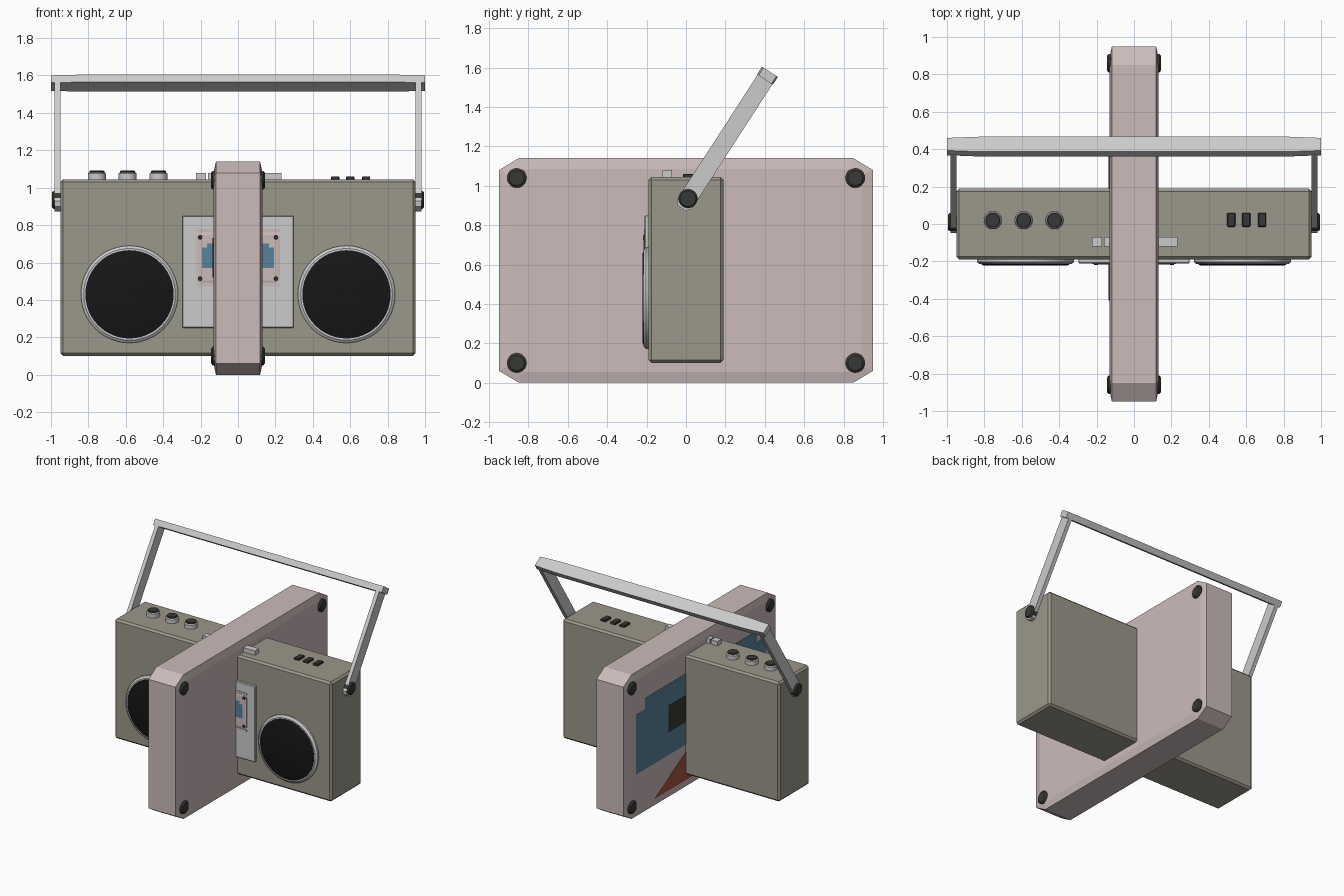
import bpy, bmesh
from math import sin, cos, pi, radians
from mathutils import Matrix, Vector

if "Cube" in bpy.data.objects:
    bpy.data.objects.remove(bpy.data.objects["Cube"])


def material(name, r, g, b):
    m = bpy.data.materials.new(name)
    m.diffuse_color = (r, g, b, 1)
    m.use_nodes = True
    m.node_tree.nodes["Principled BSDF"].inputs["Base Color"].default_value = m.diffuse_color
    return m


OLIVE = material("olive_shell", .33, .31, .255)
PINK = material("pink_plastic", .60, .50, .49)
BLUE = material("blue_label", .10, .22, .33)
RED = material("red_print", .36, .09, .05)
DARK = material("dark_rubber", .04, .04, .037)
BLACK = material("black_mesh", .008, .008, .008)
GREY = material("light_grey", .55, .55, .55)


def loft(name, rings, mat, matrix=Matrix(), smooth=False, bevel=0):
    """Closed solid skinned through equal-length rings of points."""
    bm = bmesh.new()
    vs = [[bm.verts.new(matrix @ Vector(p)) for p in ring] for ring in rings]
    n = len(vs[0])
    for a, b in zip(vs, vs[1:]):
        for i in range(n):
            j = (i + 1) % n
            bm.faces.new((a[i], a[j], b[j], b[i]))
    bm.faces.new(vs[0])
    bm.faces.new(vs[-1])
    bmesh.ops.recalc_face_normals(bm, faces=bm.faces)
    if bevel:
        bmesh.ops.bevel(bm, geom=bm.edges[:], offset=bevel, segments=1,
                        affect='EDGES')
    me = bpy.data.meshes.new(name)
    bm.to_mesh(me)
    bm.free()
    me.materials.append(mat)
    ob = bpy.data.objects.new(name, me)
    bpy.context.collection.objects.link(ob)
    if smooth:
        bpy.ops.object.select_all(action='DESELECT')
        ob.select_set(True)
        bpy.context.view_layer.objects.active = ob
        bpy.ops.object.shade_smooth_by_angle(angle=radians(30))
    return ob


def prism(name, outline, y0, y1, mat, matrix=Matrix(), bevel=0):
    """XZ outline extruded from y0 to y1."""
    return loft(name, [[(x, y, z) for x, z in outline] for y in (y0, y1)],
                mat, matrix, bevel=bevel)


def box(name, x, y, z, mat, matrix=Matrix(), bevel=0):
    o = [(x[0], z[0]), (x[1], z[0]), (x[1], z[1]), (x[0], z[1])]
    return prism(name, o, y[0], y[1], mat, matrix, bevel)


def turned(name, centre, axis, profile, mat, matrix=Matrix(), n=32):
    """Round part: profile of (radius, distance along axis)."""
    q = Vector((0, 0, 1)).rotation_difference(Vector(axis)).to_matrix()
    rings = [[Vector(centre) + q @ Vector((r * cos(2 * pi * i / n),
              r * sin(2 * pi * i / n), d)) for i in range(n)]
             for r, d in profile]
    return loft(name, rings, mat, matrix, smooth=True)


def cassette(prefix, matrix):
    """Tape with its printed side towards local -y."""
    def octagon(i, y):
        a, c, lo, hi = .95 - i, .85 - i * .5, i, 1.14 - i
        return [(-c, y, lo), (c, y, lo), (a, y, .06 + i * .5),
                (a, y, 1.08 - i * .5), (c, y, hi), (-c, y, hi),
                (-a, y, 1.08 - i * .5), (-a, y, .06 + i * .5)]
    loft(prefix + "_shell", [octagon(.055, -.13), octagon(0, -.118),
         octagon(0, .118), octagon(.055, .13)], PINK, matrix)
    # Printed side: stepped label, window, lower trapezoid
    prism(prefix + "_label", [(-.81, .34), (.81, .34), (.81, .81), (.70, .81),
          (.70, .90), (-.70, .90), (-.70, .81), (-.81, .81)],
          -.132, -.12, BLUE, matrix)
    box(prefix + "_window", (-.41, .41), (-.135, -.12), (.52, .73), DARK, matrix)
    prism(prefix + "_trapezoid", [(-.575, .06), (.575, .06), (.14, .31),
          (-.14, .31)], -.132, -.12, RED, matrix)
    # Corner screws on both sides
    for s in (-1, 1):
        for x in (-.86, .86):
            for z in (.10, 1.04):
                turned(prefix + "_screw", (x, s * .12, z), (0, s, 0),
                       [(.05, 0), (.05, .015), (.038, .025)], DARK, matrix, 20)


# Big cassette crossing the player, printed side towards -x
cassette("big_cassette", Matrix.Rotation(radians(-90), 4, 'Z'))

# Player body
box("player_body", (-.95, .95), (-.19, .19), (.10, 1.045), OLIVE, bevel=.015)

# Tape deck on the front
box("deck_plate", (-.297, .297), (-.21, -.18), (.25, .85), GREY, bevel=.004)
for z in (.472, .762):
    box("deck_rail", (-.225, .225), (-.214, -.20), (z, z + .016), PINK)
k = .236
cassette("small_cassette",
         Matrix.Translation((0, -.185, .49)) @ Matrix.Scale(k, 4))

for s in (-1, 1):
    # Speakers
    turned("speaker_ring", (s * .58, -.185, .43), (0, -1, 0),
           [(.26, 0), (.26, .018), (.245, .03), (.235, .03)], GREY, n=48)
    turned("speaker_grille", (s * .58, -.20, .43), (0, -1, 0),
           [(.236, 0), (.236, .017), (.225, .021)], BLACK, n=48)

# Knobs, deck keys and rocker buttons on top
for x in (-.755, -.59, -.425):
    turned("knob_base", (x, .02, 1.04), (0, 0, 1),
           [(.048, 0), (.048, .035), (.042, .042)], GREY)
    turned("knob_cap", (x, .02, 1.07), (0, 0, 1),
           [(.04, 0), (.04, .018), (.036, .021)], DARK)
for i in range(5):
    x = -.225 + i * .065
    box("deck_key", (x, x + .055), (-.12, -.07), (1.03, 1.08), GREY)
box("deck_key_wide", (.10, .232), (-.12, -.07), (1.03, 1.08), GREY)
for x in (.52, .60, .685):
    box("rocker_button", (x - .022, x + .022), (-.015, .06), (1.03, 1.061),
        DARK, bevel=.004)

# Swinging handle, built upright about its pivot and leaned back
lean = Matrix.Translation((0, .01, .935)) @ Matrix.Rotation(radians(-32.9), 4, 'X')
for s in (-1, 1):
    xs = sorted((s * .95, s * .98))
    arm = [(-.045, -.035), (-.025, -.058), (.025, -.058), (.045, -.035),
           (.045, .725), (-.045, .725)]
    loft("handle_arm", [[(x, y, z) for y, z in arm] for x in xs], GREY, lean)
    turned("handle_pivot", (s * .94, 0, 0), (s, 0, 0),
           [(.048, 0), (.048, .045), (.04, .055)], DARK, lean, 24)
bar = [(-1, -.04), (-.82, -.048), (.82, -.048), (1, -.04),
       (1, .04), (.82, .048), (-.82, .048), (-1, .04)]
loft("handle_bar", [[(x, y, z) for x, y in bar] for z in (.72, .767)], GREY, lean)
